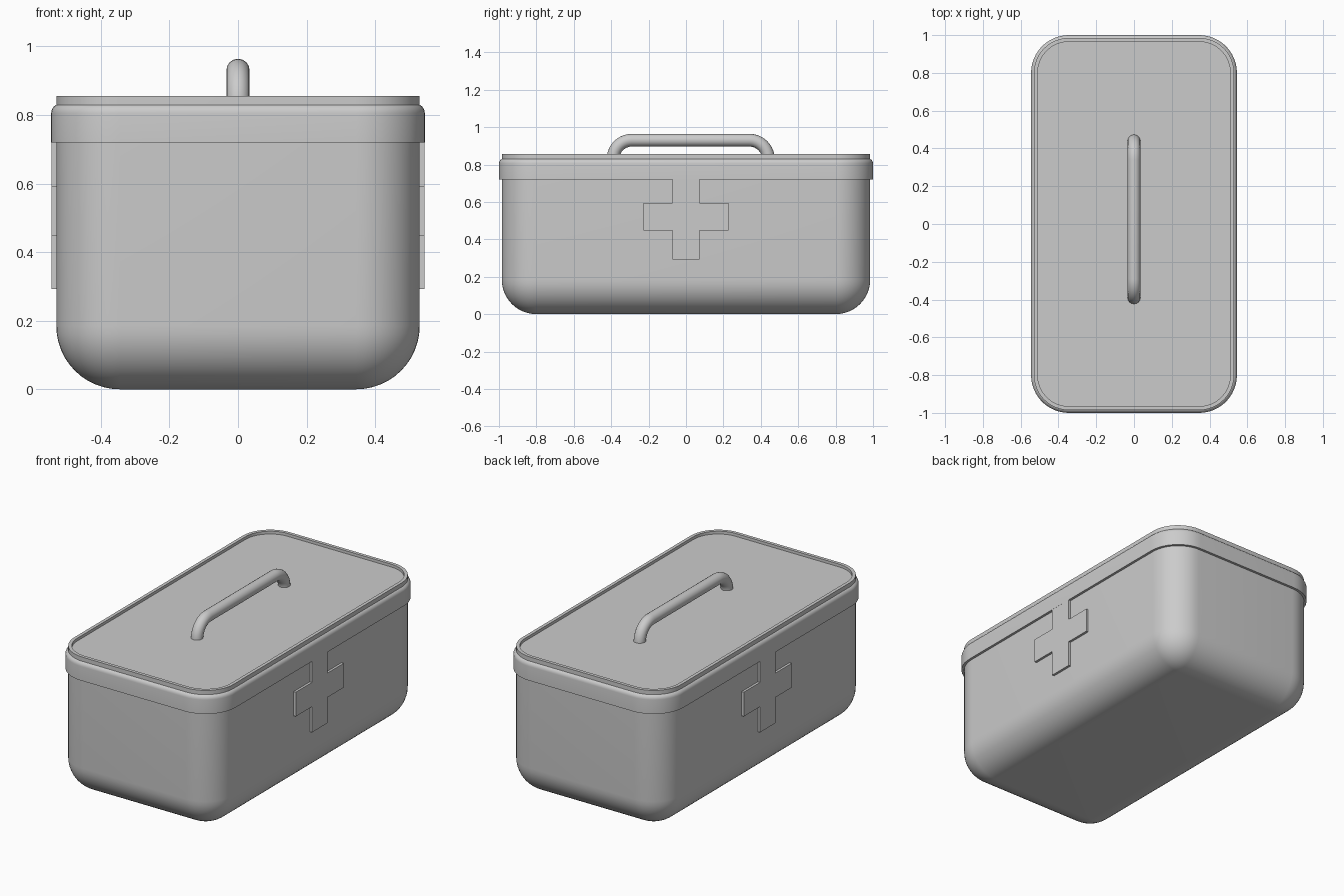
import bpy, bmesh, math

cube = bpy.data.objects.get("Cube")
if cube:
    bpy.data.objects.remove(cube, do_unlink=True)

grey = bpy.data.materials.new("plain_grey")
grey.use_nodes = True
GREY = (0.6, 0.6, 0.6, 1)
grey.diffuse_color = GREY
grey.node_tree.nodes["Principled BSDF"].inputs["Base Color"].default_value = GREY


def finish(bm, name, angle=None):
    """Turn a bmesh into a named, coloured object."""
    bmesh.ops.remove_doubles(bm, verts=bm.verts, dist=0.0005)
    bmesh.ops.recalc_face_normals(bm, faces=bm.faces)
    mesh = bpy.data.meshes.new(name)
    bm.to_mesh(mesh)
    bm.free()
    obj = bpy.data.objects.new(name, mesh)
    bpy.context.collection.objects.link(obj)
    mesh.materials.append(grey)
    if angle:
        smooth(obj, angle)
    return obj


def smooth(obj, angle):
    bpy.ops.object.select_all(action='DESELECT')
    obj.select_set(True)
    bpy.context.view_layer.objects.active = obj
    bpy.ops.object.shade_smooth_by_angle(angle=math.radians(angle))


def rounded_ring(bm, hx, hy, radius, z, steps=12):
    """One rounded rectangle of vertices."""
    ring = []
    for k, (sx, sy) in enumerate([(1, 1), (-1, 1), (-1, -1), (1, -1)]):
        for i in range(steps + 1):
            a = (k + i / steps) * math.pi / 2
            ring.append(bm.verts.new((sx * (hx - radius) + radius * math.cos(a),
                                      sy * (hy - radius) + radius * math.sin(a), z)))
    return ring


def tub(name, hx, hy, radius, profile, closed=False):
    """Sweep an (inset, height) profile round a rounded rectangle."""
    bm = bmesh.new()
    rings = [rounded_ring(bm, hx - d, hy - d, max(radius - d, 0.0), z) for d, z in profile]
    pairs = list(zip(rings, rings[1:]))
    if closed:
        pairs.append((rings[-1], rings[0]))
    for low, high in pairs:
        n = len(low)
        for i in range(n):
            j = (i + 1) % n
            bm.faces.new((low[i], low[j], high[j], high[i]))
    if not closed:
        bm.faces.new(rings[0])
        bm.faces.new(rings[-1])
    return finish(bm, name, 35)


def arc(cd, cz, r, start, end, steps):
    """Profile points along an arc, angles in degrees."""
    angles = [math.radians(start + (end - start) * i / steps) for i in range(steps + 1)]
    return [(cd - r * math.cos(a), cz + r * math.sin(a)) for a in angles]


# Box with a rounded base and a shallow recessed top inside a thin rim
R = 0.185
base = arc(R, R, R, -90, 0, 12)
tub("box_body", 0.53, 0.985, R, base + [(0, 0.855), (0.02, 0.855), (0.02, 0.838)])

# Lid band round the upper edge
band = [(0.03, 0.72), (0, 0.72)] + arc(0.028, 0.805, 0.028, 0, 90, 6) + [(0.03, 0.833)]
tub("lid_band", 0.545, 1.0, 0.2, band, closed=True)

# Raised cross on each long side
arm, reach, mid = 0.073, 0.228, 0.52
corner = [(arm, reach), (arm, arm), (reach, arm)]
outline = []
for sy, sz in [(1, 1), (1, -1), (-1, -1), (-1, 1)]:
    pts = [(sy * y, mid + sz * z) for y, z in corner]
    outline += pts if sy * sz > 0 else pts[::-1]
for side, sx in (("left", 1), ("right", -1)):
    bm = bmesh.new()
    face = bm.faces.new([bm.verts.new((sx * 0.52, y, z)) for y, z in outline])
    out = bmesh.ops.extrude_face_region(bm, geom=[face])
    moved = [v for v in out["geom"] if isinstance(v, bmesh.types.BMVert)]
    bmesh.ops.translate(bm, verts=moved, vec=(sx * 0.0245, 0, 0))
    finish(bm, side + "_cross")

# Carrying handle: a round bar bent down at both ends
bend = [(0.315 + 0.1 * math.cos(a), 0.83 + 0.1 * math.sin(a))
        for a in (math.pi / 2 * i / 10 for i in range(11))]
path = [(-y, z) for y, z in bend] + bend[::-1]
curve = bpy.data.curves.new("handle", 'CURVE')
curve.dimensions = '3D'
curve.bevel_depth = 0.034
curve.bevel_resolution = 6
curve.use_fill_caps = True
spline = curve.splines.new('POLY')
spline.points.add(len(path) - 1)
for point, (y, z) in zip(spline.points, path):
    point.co = (0, y + 0.025, z, 1)
handle = bpy.data.objects.new("handle", curve)
bpy.context.collection.objects.link(handle)
curve.materials.append(grey)
bpy.ops.object.select_all(action='DESELECT')
handle.select_set(True)
bpy.context.view_layer.objects.active = handle
bpy.ops.object.convert(target='MESH')
smooth(bpy.context.view_layer.objects.active, 40)
